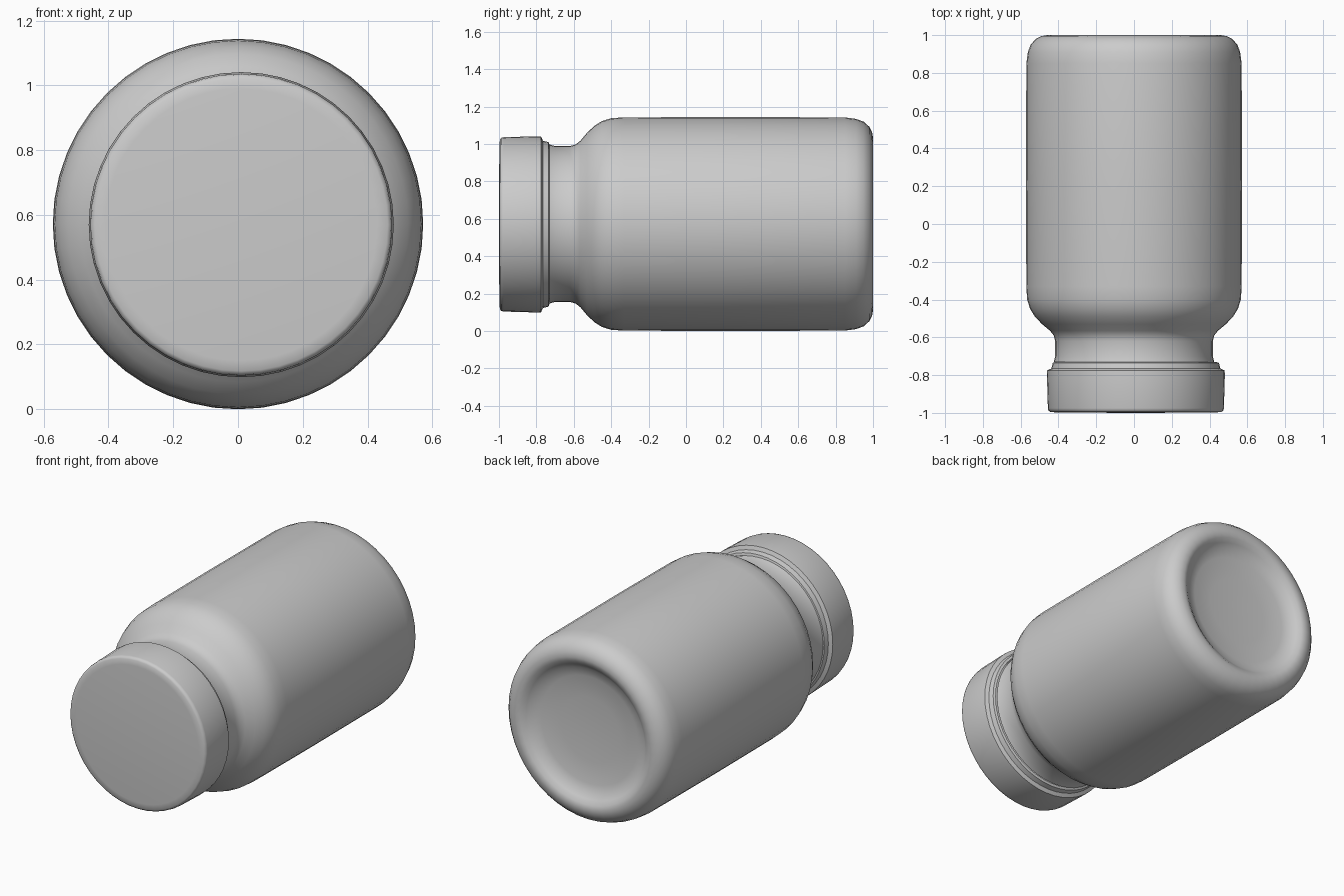
import bpy, bmesh, math

if "Cube" in bpy.data.objects:
    bpy.data.objects.remove(bpy.data.objects["Cube"])

SEGMENTS = 48
CENTRE_Z = 0.572


def lathe(name, profile, cx=0.0, cz=CENTRE_Z, angle=40):
    """Spin (y, radius) points around a horizontal axis along y."""
    bm = bmesh.new()
    rings = []
    for y, r in profile:
        if r == 0:
            rings.append([bm.verts.new((cx, y, cz))])
            continue
        rings.append([bm.verts.new((cx + r * math.cos(2 * math.pi * i / SEGMENTS), y,
                                    cz + r * math.sin(2 * math.pi * i / SEGMENTS)))
                      for i in range(SEGMENTS)])
    for a, b in zip(rings, rings[1:]):
        for i in range(SEGMENTS):
            j = (i + 1) % SEGMENTS
            if len(a) == 1:
                bm.faces.new((a[0], b[j], b[i]))
            elif len(b) == 1:
                bm.faces.new((a[i], a[j], b[0]))
            else:
                bm.faces.new((a[i], a[j], b[j], b[i]))
    bmesh.ops.recalc_face_normals(bm, faces=bm.faces)
    mesh = bpy.data.meshes.new(name)
    bm.to_mesh(mesh)
    bm.free()
    obj = bpy.data.objects.new(name, mesh)
    bpy.context.collection.objects.link(obj)
    bpy.ops.object.select_all(action='DESELECT')
    obj.select_set(True)
    bpy.context.view_layer.objects.active = obj
    bpy.ops.object.shade_smooth_by_angle(angle=math.radians(angle))
    return obj


# Bottle: neck, rounded shoulder, straight wall, rounded base with a dished bottom
lathe("bottle_body", [
    (-0.73, 0.425), (-0.70, 0.417), (-0.62, 0.417), (-0.59, 0.425),
    (-0.565, 0.445), (-0.53, 0.487), (-0.49, 0.525), (-0.45, 0.55),
    (-0.40, 0.566), (-0.33, 0.570), (0.20, 0.572), (0.85, 0.570),
    (0.91, 0.562), (0.95, 0.547), (0.98, 0.520), (0.995, 0.490),
    (1.00, 0.460), (0.993, 0.435), (0.975, 0.410), (0.955, 0.385),
    (0.94, 0.33), (0.93, 0.20), (0.925, 0.0)], cx=0.0)

# Cap: stepped lower lip, slightly tapered skirt, flat end
lathe("cap", [
    (-0.73, 0.425), (-0.735, 0.440), (-0.765, 0.447), (-0.775, 0.470),
    (-0.80, 0.471), (-0.975, 0.466), (-0.988, 0.463), (-0.995, 0.452),
    (-0.998, 0.42), (-1.0, 0.0)], cx=0.01, cz=0.570, angle=50)
